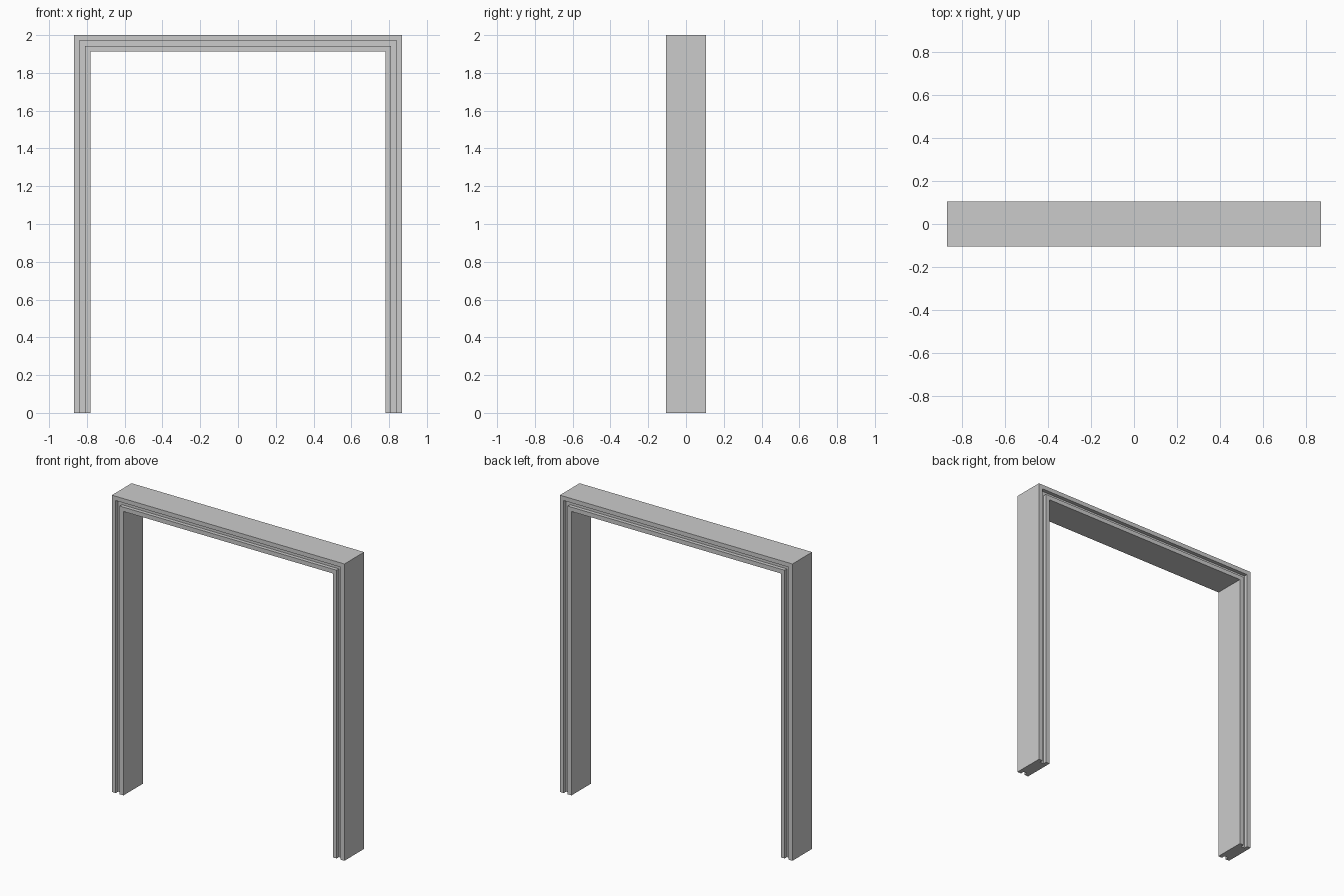
import bpy, bmesh

if "Cube" in bpy.data.objects:
    bpy.data.objects.remove(bpy.data.objects["Cube"])

HALF_W, HEIGHT, HALF_D = 0.867, 2.0, 0.105
T, G1, G2, GROOVE = 0.087, 0.029, 0.058, 0.025

# Cross-section: (inset from the outer edge, y), grooved on front and back
front = [(0, -HALF_D), (G1, -HALF_D), (G1, -HALF_D + GROOVE),
         (G2, -HALF_D + GROOVE), (G2, -HALF_D), (T, -HALF_D)]
profile = front + [(i, -y) for i, y in reversed(front)]

# Mitred path: left foot, two top corners, right foot
stations = [lambda i: (-HALF_W + i, 0), lambda i: (-HALF_W + i, HEIGHT - i),
            lambda i: (HALF_W - i, HEIGHT - i), lambda i: (HALF_W - i, 0)]

bm = bmesh.new()
rings = []
for place in stations:
    ring = []
    for i, y in profile:
        x, z = place(i)
        ring.append(bm.verts.new((x, y, z)))
    rings.append(ring)

# Sweep the sides and close both feet
n = len(profile)
for a, b in zip(rings, rings[1:]):
    for k in range(n):
        m = (k + 1) % n
        bm.faces.new((a[k], a[m], b[m], b[k]))
bm.faces.new(rings[0])
bm.faces.new(list(reversed(rings[-1])))
bmesh.ops.recalc_face_normals(bm, faces=bm.faces)

mesh = bpy.data.meshes.new("door_frame")
bm.to_mesh(mesh)
bm.free()
frame = bpy.data.objects.new("door_frame", mesh)
bpy.context.collection.objects.link(frame)
